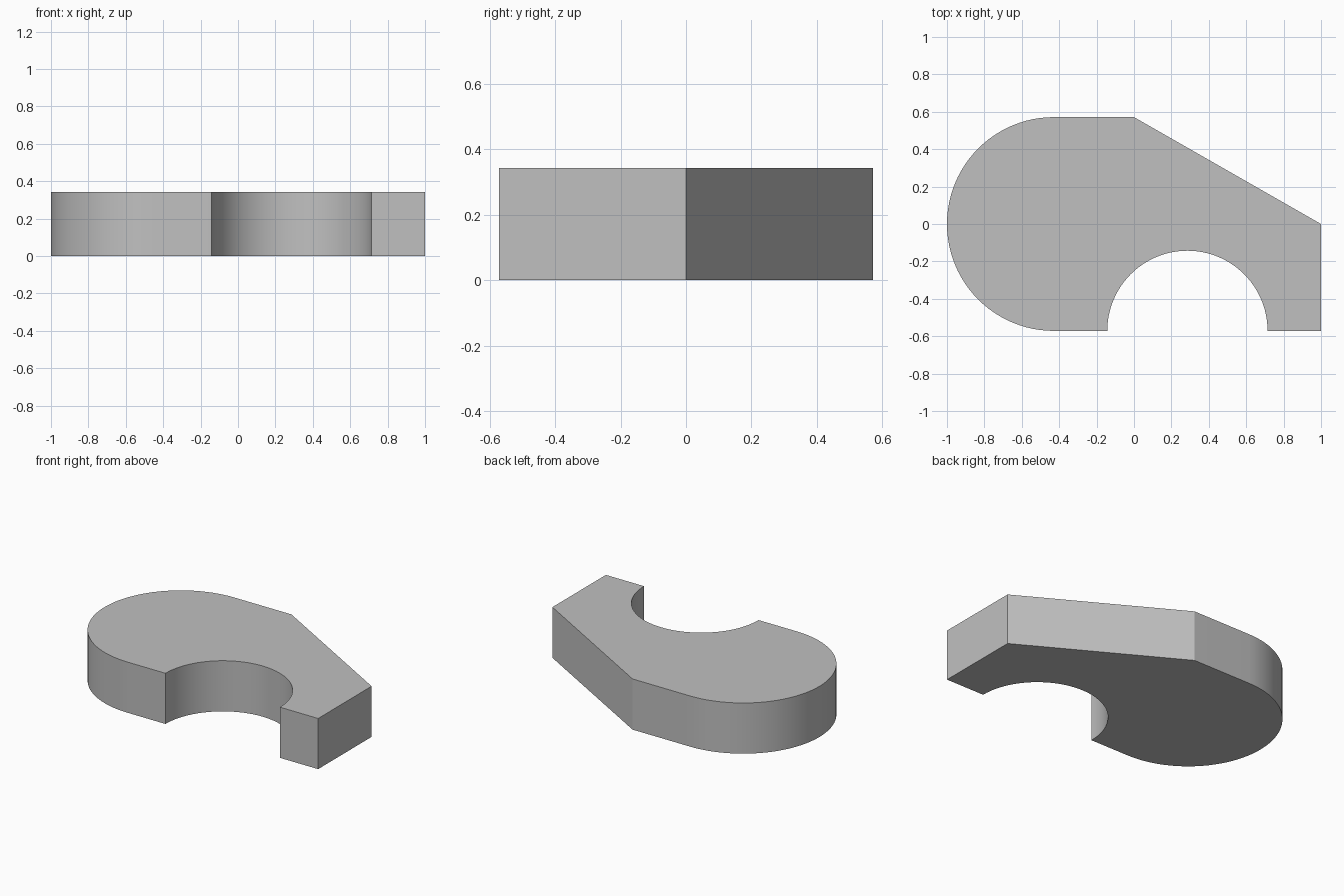
import bpy
import bmesh
from math import cos, sin, pi, radians

cube = bpy.data.objects.get("Cube")
if cube:
    bpy.data.objects.remove(cube, do_unlink=True)

UNIT = 1 / 7            # the plan is laid out on a grid of sevenths
HALF_DEPTH = 4 * UNIT
HEIGHT = 2.4 * UNIT


def arc(cx, cy, radius, start, end, steps=48):
    """Points along a circular arc, ends included."""
    angles = [start + (end - start) * i / steps for i in range(steps + 1)]
    return [(cx + radius * cos(a), cy + radius * sin(a)) for a in angles]


# Plan outline: rounded left end, half-round notch, sloped back corner
outline = arc(-3 * UNIT, 0, HALF_DEPTH, pi / 2, 3 * pi / 2)
outline += arc(2 * UNIT, -HALF_DEPTH, 3 * UNIT, pi, 0)
outline += [(1, -HALF_DEPTH), (1, 0), (0, HALF_DEPTH)]

# Extrude the outline into a plate
bm = bmesh.new()
base = bm.faces.new([bm.verts.new((x, y, 0)) for x, y in outline])
top = bmesh.ops.extrude_face_region(bm, geom=[base], use_keep_orig=True)["geom"]
top_verts = [g for g in top if isinstance(g, bmesh.types.BMVert)]
bmesh.ops.translate(bm, verts=top_verts, vec=(0, 0, HEIGHT))
bmesh.ops.recalc_face_normals(bm, faces=bm.faces)
mesh = bpy.data.meshes.new("notched_plate")
bm.to_mesh(mesh)
bm.free()

plate = bpy.data.objects.new("notched_plate", mesh)
bpy.context.collection.objects.link(plate)

# Plain grey finish
grey = bpy.data.materials.new("light_grey")
grey.use_nodes = True
colour = (0.53, 0.53, 0.53, 1)
grey.diffuse_color = colour
grey.node_tree.nodes["Principled BSDF"].inputs["Base Color"].default_value = colour
mesh.materials.append(grey)

# Smooth curved walls, crisp corners
bpy.ops.object.select_all(action='DESELECT')
plate.select_set(True)
bpy.context.view_layer.objects.active = plate
bpy.ops.object.shade_smooth_by_angle(angle=radians(25))
